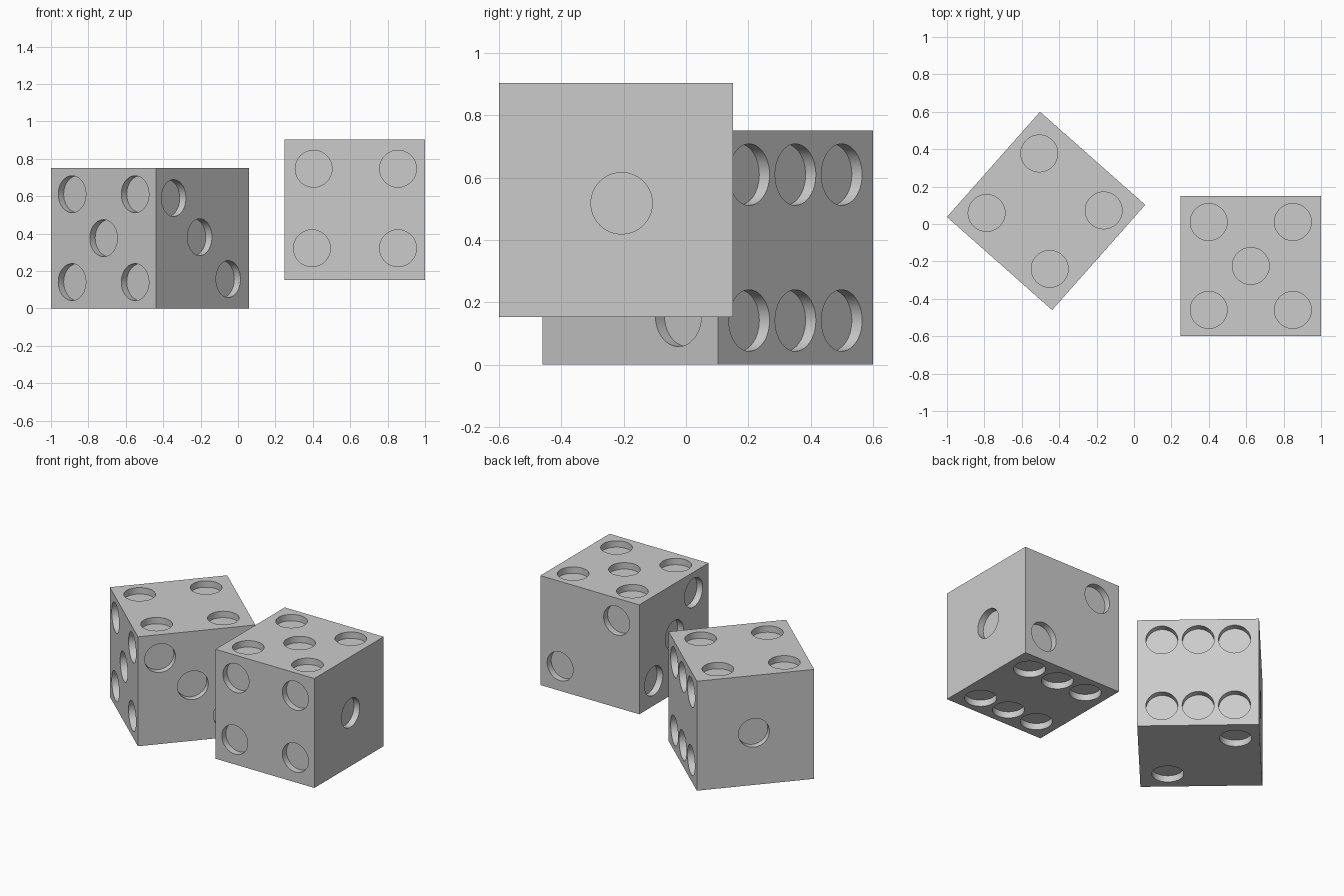
import bpy, bmesh
from math import radians, pi
from mathutils import Matrix, Vector

if "Cube" in bpy.data.objects:
    bpy.data.objects.remove(bpy.data.objects["Cube"])

SIZE = 0.751          # edge of a die
HALF = SIZE / 2
PIP_R = 0.0985        # pip radius
DEPTH = 0.044         # pip depth

# Pip layouts: face normal -> offsets along the two remaining axes (in x, y, z order)
PIPS = {
    (1, 0, 0): [(0.018, -0.01)],
    (0, 1, 0): [(-0.203, 0.221), (0.226, -0.207)],
    (-1, 0, 0): [(-0.214, 0.234), (-0.005, 0.024), (0.219, -0.206)],
    (0, -1, 0): [(-0.22, 0.219), (0.231, 0.219), (-0.229, -0.206), (0.231, -0.206)],
    (0, 0, 1): [(0, 0)] + [(x, y) for x in (-0.225, 0.225) for y in (-0.235, 0.235)],
    (0, 0, -1): [(x, y) for x in (-0.224, 0, 0.224) for y in (-0.234, 0.234)],
}


def add_object(name, bm):
    mesh = bpy.data.meshes.new(name)
    bm.to_mesh(mesh)
    bm.free()
    ob = bpy.data.objects.new(name, mesh)
    bpy.context.collection.objects.link(ob)
    return ob


# Plain cube
bm = bmesh.new()
bmesh.ops.create_cube(bm, size=SIZE)
die = add_object("level_die", bm)

# All 21 pip cutters in one mesh, each centred on its face plane
bm = bmesh.new()
for normal, spots in PIPS.items():
    n = Vector(normal)
    axis = [abs(c) for c in normal].index(1)
    turn = n.to_track_quat('Z', 'Y').to_matrix().to_4x4()
    for a, b in spots:
        pos = [a, b]
        pos.insert(axis, n[axis] * HALF)
        bmesh.ops.create_cone(bm, cap_ends=True, segments=64, radius1=PIP_R, radius2=PIP_R,
                              depth=2 * DEPTH, matrix=Matrix.Translation(pos) @ turn)
cutter = add_object("pip_cutter", bm)
cutter.hide_render = True

# Carve the pips and bake the result
mod = die.modifiers.new("pips", 'BOOLEAN')
mod.operation = 'DIFFERENCE'
mod.solver = 'EXACT'
mod.object = cutter
bpy.context.view_layer.objects.active = die
die.select_set(True)
bpy.ops.object.modifier_apply(modifier=mod.name)
bpy.data.objects.remove(cutter)
bpy.ops.object.shade_smooth_by_angle(angle=radians(30))

# Second die: same mesh, rolled to show four, then turned about z
turned = bpy.data.objects.new("turned_die", die.data)
bpy.context.collection.objects.link(turned)
turned.matrix_world = (Matrix.Translation((-0.47, 0.07, HALF))
                       @ Matrix.Rotation(radians(-41.5), 4, 'Z')
                       @ Matrix.Rotation(pi, 4, Vector((0, 1, -1))))
die.location = (1 - HALF, HALF - 0.6, 0.152 + HALF)
